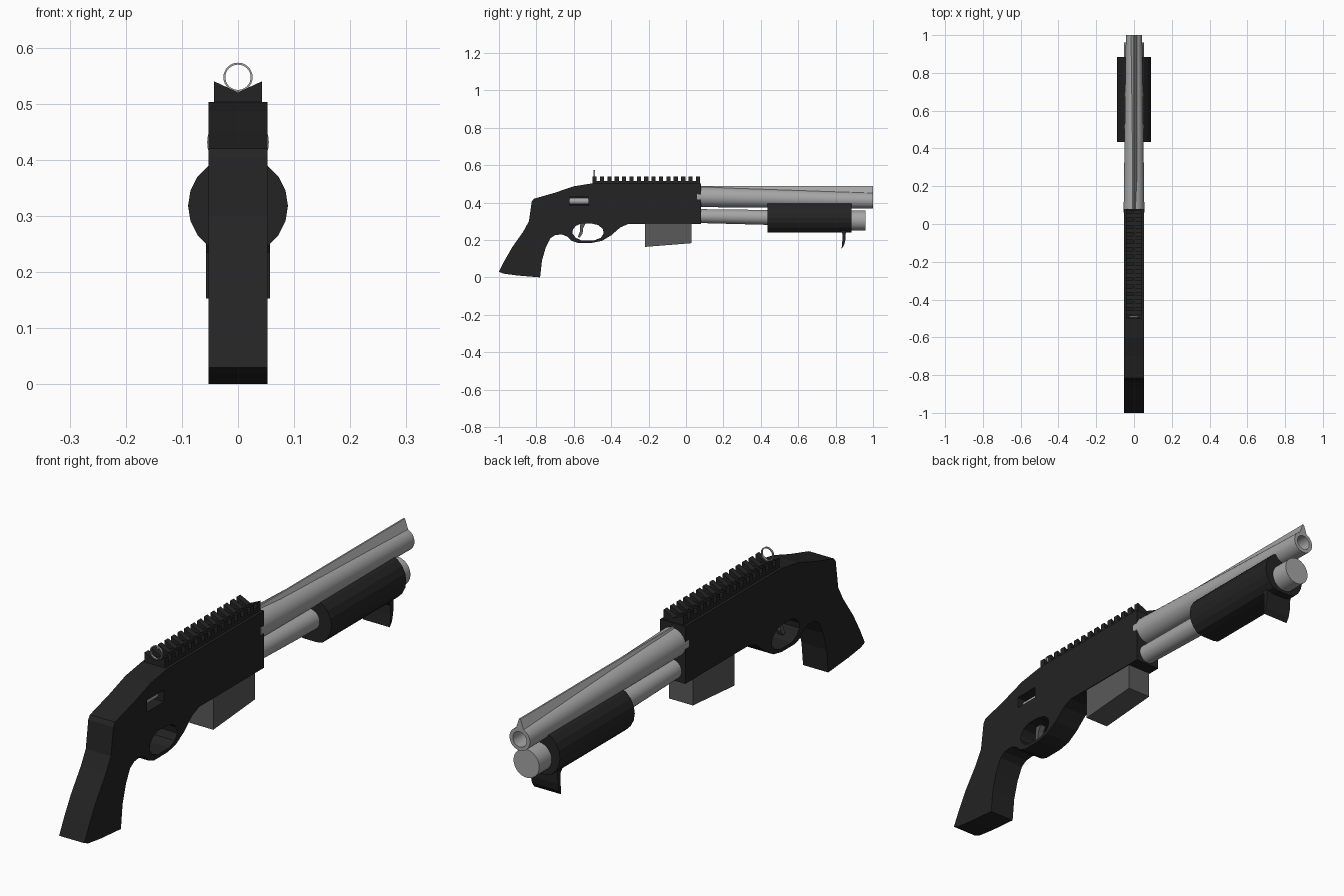
import bpy, bmesh, math

if "Cube" in bpy.data.objects:
    bpy.data.objects.remove(bpy.data.objects["Cube"])


def material(name, v):
    m = bpy.data.materials.new(name)
    m.diffuse_color = (v, v, v, 1)
    m.use_nodes = True
    m.node_tree.nodes["Principled BSDF"].inputs["Base Color"].default_value = m.diffuse_color
    return m


BLACK = material("matte black", 0.017)
GREY = material("dark grey", 0.1)
STEEL = material("steel", 0.38)


def loft(name, rings, mat, smooth=False, closed=False):
    """Skin a list of equal-length point rings; cap the ends unless closed."""
    bm = bmesh.new()
    vs = [[bm.verts.new(p) for p in r] for r in rings]
    n = len(vs[0])
    pairs = list(zip(vs, vs[1:])) + ([(vs[-1], vs[0])] if closed else [])
    for a, b in pairs:
        for i in range(n):
            bm.faces.new((a[i], a[(i + 1) % n], b[(i + 1) % n], b[i]))
    if not closed:
        bm.faces.new(vs[0])
        bm.faces.new(vs[-1])
    bmesh.ops.recalc_face_normals(bm, faces=bm.faces)
    me = bpy.data.meshes.new(name)
    bm.to_mesh(me)
    bm.free()
    me.materials.append(mat)
    ob = bpy.data.objects.new(name, me)
    bpy.context.collection.objects.link(ob)
    if smooth:
        bpy.ops.object.select_all(action='DESELECT')
        ob.select_set(True)
        bpy.context.view_layer.objects.active = ob
        bpy.ops.object.shade_smooth_by_angle(angle=math.radians(35))
    return ob


def prism(name, yz, x0, x1, mat):
    return loft(name, [[(x, y, z) for y, z in yz] for x in (x0, x1)], mat)


def box(name, x0, x1, y0, y1, z0, z1, mat):
    return prism(name, [(y0, z0), (y1, z0), (y1, z1), (y0, z1)], x0, x1, mat)


def circle(y, z, r, n=32, x=0):
    return [(x + r * math.cos(2 * math.pi * i / n), y, z + r * math.sin(2 * math.pi * i / n))
            for i in range(n)]


def cut(ob, cutter):
    m = ob.modifiers.new("cut", 'BOOLEAN')
    m.operation, m.solver, m.object = 'DIFFERENCE', 'EXACT', cutter
    bpy.context.view_layer.objects.active = ob
    bpy.ops.object.modifier_apply(modifier=m.name)
    bpy.data.objects.remove(cutter)


# Receiver, pistol grip and trigger guard in one slab
body = prism("receiver_and_grip", [
    (-1, 0.03), (-0.975, 0.02), (-0.9, 0.01), (-0.78, 0.0), (-0.77, 0.09), (-0.75, 0.16),
    (-0.725, 0.21), (-0.7, 0.226), (-0.665, 0.23), (-0.635, 0.218), (-0.61, 0.195),
    (-0.58, 0.185), (-0.5, 0.185), (-0.45, 0.195), (-0.4, 0.225), (-0.35, 0.268),
    (-0.31, 0.285), (0.08, 0.285), (0.08, 0.503), (-0.5, 0.503), (-0.6, 0.487),
    (-0.7, 0.453), (-0.815, 0.42), (-0.825, 0.405), (-0.84, 0.3), (-0.87, 0.245),
    (-0.93, 0.16), (-0.97, 0.09)], -0.053, 0.053, BLACK)
cut(body, prism("guard_hole", [
    (-0.605, 0.255), (-0.607, 0.235), (-0.59, 0.212), (-0.56, 0.198), (-0.49, 0.198),
    (-0.455, 0.212), (-0.44, 0.235), (-0.445, 0.26), (-0.47, 0.28), (-0.51, 0.289),
    (-0.56, 0.288), (-0.59, 0.275)], -0.1, 0.1, BLACK))
cut(body, box("port_hole", -0.005, 0.1, -0.623, -0.52, 0.385, 0.43, BLACK))

# Bolt inside the port, trigger
loft("bolt", [circle(y, 0.407, 0.017, 16, 0.012) for y in (-0.625, -0.518)], STEEL, True)
prism("trigger", [(-0.565, 0.292), (-0.535, 0.292), (-0.55, 0.262), (-0.553, 0.235),
                  (-0.568, 0.212), (-0.578, 0.216), (-0.567, 0.245)], -0.012, 0.012, GREY)

# Magazine box
prism("magazine", [(-0.22, 0.163), (0.03, 0.183), (0.03, 0.3), (-0.22, 0.3)],
      -0.05, 0.05, GREY)

# Toothed rail with a shallow sighting groove
W = 0.043
box("rail_base", -W, W, -0.5, 0.075, 0.5, 0.516, BLACK)
for i in range(15):
    y = -0.5 + i * 0.0395
    vee = [(-W, 0.51), (W, 0.51), (W, 0.54), (0, 0.52), (-W, 0.54)]
    loft("rail_tooth", [[(x, yy, z) for x, z in vee] for yy in (y, y + 0.022)], BLACK)

# Rear ring sight
loft("ring_sight", [circle(-0.494, 0.547, 0.026), circle(-0.487, 0.547, 0.026),
                    circle(-0.487, 0.547, 0.0225), circle(-0.494, 0.547, 0.0225)],
     STEEL, True, closed=True)

# Tapered barrel with bore, and ridge on top
loft("barrel", [circle(0.06, 0.431, 0.055), circle(1, 0.411, 0.043),
                circle(1, 0.411, 0.029), circle(0.7, 0.417, 0.029)], STEEL, True)
loft("barrel_ridge", [[(-0.018, y, b), (0.018, y, b), (0.003, y, 0.489), (-0.003, y, 0.489)]
                      for y, b in ((0.07, 0.475), (1, 0.445))], STEEL)

# Magazine tube and end cap
loft("magazine_tube", [circle(0.06, 0.328, 0.037), circle(0.88, 0.312, 0.043)], STEEL, True)
loft("tube_cap", [circle(0.86, 0.304, 0.054), circle(0.96, 0.304, 0.054)], STEEL, True)

# Pump handle: round section flattened above and below
pump = [[(x, y, min(max(z, 0.24), 0.40)) for x, _, z in circle(y, 0.318, 0.089, 20)]
        for y in (0.435, 0.885)]
loft("pump_handle", pump, BLACK)
prism("pump_stop", [(0.825, 0.25), (0.855, 0.25), (0.852, 0.2), (0.845, 0.172),
                    (0.832, 0.153), (0.836, 0.2), (0.836, 0.235)], -0.057, 0.057, BLACK)
